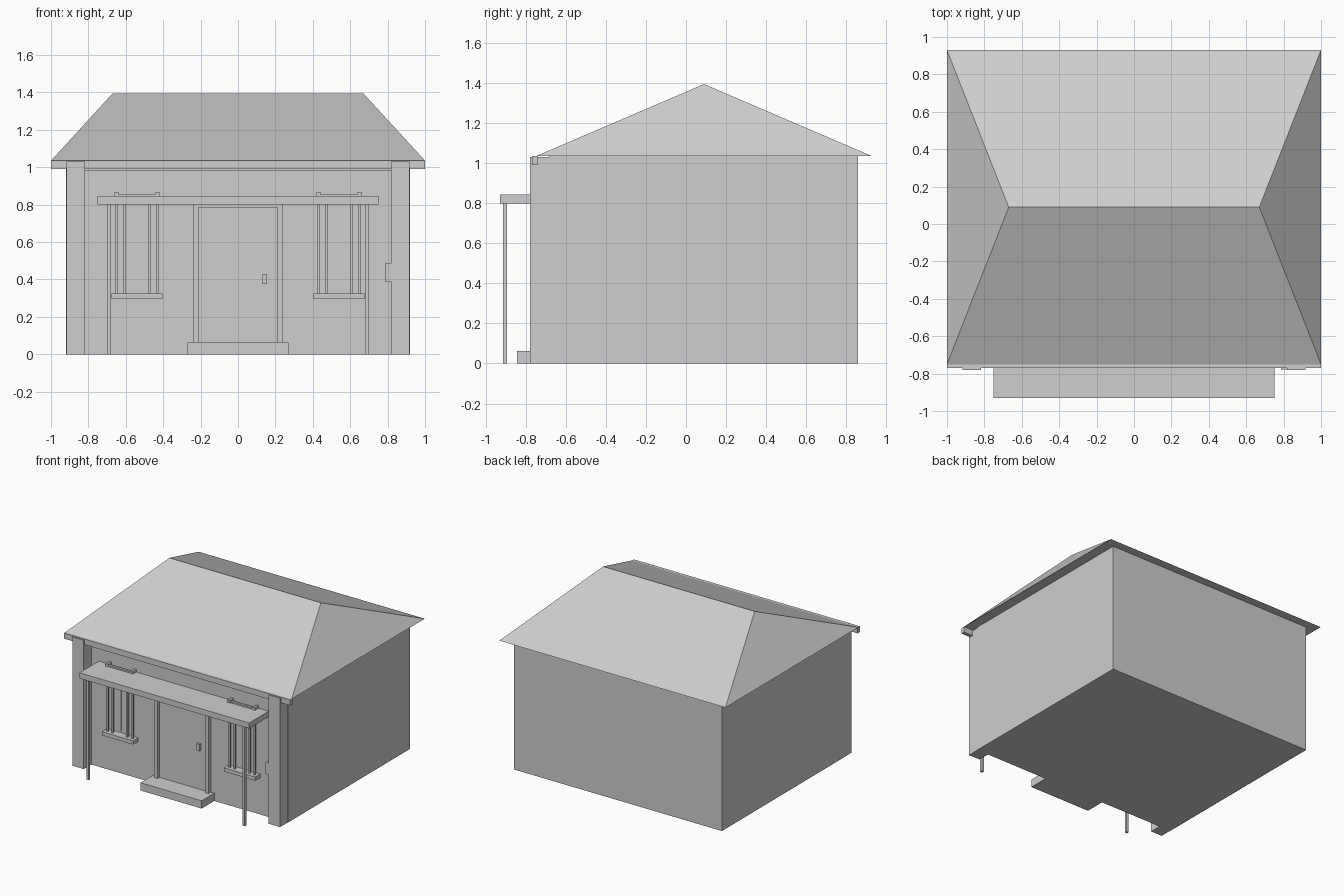
import bpy
import bmesh

cube = bpy.data.objects.get("Cube")
if cube:
    bpy.data.objects.remove(cube, do_unlink=True)

# One plain plaster grey for the whole house
grey = bpy.data.materials.new("light_grey")
grey.use_nodes = True
colour = (0.62, 0.62, 0.62, 1)
grey.diffuse_color = colour
grey.node_tree.nodes["Principled BSDF"].inputs["Base Color"].default_value = colour


def finish(name, bm):
    bmesh.ops.recalc_face_normals(bm, faces=bm.faces)
    mesh = bpy.data.meshes.new(name)
    bm.to_mesh(mesh)
    bm.free()
    mesh.materials.append(grey)
    obj = bpy.data.objects.new(name, mesh)
    bpy.context.collection.objects.link(obj)
    return obj


def box(name, x, y, z):
    """Box from (low, high) ranges on each axis."""
    bm = bmesh.new()
    bmesh.ops.create_cube(bm, size=1)
    for v in bm.verts:
        for axis, (low, high) in enumerate((x, y, z)):
            v.co[axis] = high if v.co[axis] > 0 else low
    return finish(name, bm)


def span(centre, width):
    return (centre - width / 2, centre + width / 2)


WALL = -0.685    # front wall plane
PIER = -0.78     # front plane of the piers
EAVE = 1.035

# Main body
box("house_body", (-0.92, 0.92), (WALL, 0.86), (0, EAVE))

# Hip roof with a flat underside
bm = bmesh.new()
eave = [bm.verts.new((x, y, EAVE))
        for x, y in ((-1, -0.75), (1, -0.75), (1, 0.93), (-1, 0.93))]
ridge = [bm.verts.new((x, 0.09, 1.395)) for x in (-0.67, 0.67)]
a, b, c, d = eave
left, right = ridge
for face in ((a, b, right, left), (b, c, right), (c, d, left, right),
             (d, a, left), (d, c, b, a)):
    bm.faces.new(face)
finish("hip_roof", bm)

# Eave board and beam over the front
box("eave_board", (-1, 1), (-0.77, -0.74), (0.99, EAVE))
box("eave_beam", (-0.82, 0.82), (-0.75, WALL), (0.98, EAVE - 0.005))

# Canopy over the entrance
box("canopy", (-0.75, 0.75), (-0.93, WALL), (0.80, 0.845))

# Doorstep, door and handle
box("doorstep", (-0.27, 0.27), (-0.845, WALL), (0, 0.062))
box("door", (-0.21, 0.21), (WALL - 0.006, WALL), (0.062, 0.785))
box("door_head", (-0.24, 0.24), (WALL - 0.03, WALL), (0.785, 0.80))
box("door_handle", (0.13, 0.155), (WALL - 0.025, WALL), (0.375, 0.43))

# Meter box against the left pier
box("meter_box", (0.787, 0.83), (-0.778, -0.72), (0.39, 0.485))

# Parts repeated on both sides
for side, label in ((-1, "right"), (1, "left")):
    box(f"pier_{label}", span(side * 0.868, 0.1), (PIER, WALL), (0, EAVE - 0.005))
    box(f"canopy_post_{label}", span(side * 0.69, 0.02), (-0.915, -0.895), (0, 0.80))
    box(f"door_jamb_{label}", span(side * 0.225, 0.03), (WALL - 0.03, WALL), (0.062, 0.79))

    # Barred window
    centre = side * 0.54
    box(f"window_sill_{label}", span(centre, 0.275), (WALL - 0.065, WALL), (0.295, 0.325))
    for i in (-1, 1):
        box(f"window_pane_{label}", span(centre + i * 0.055, 0.09),
            (WALL - 0.006, WALL), (0.34, 0.84))
        for offset in (0.065, 0.11):
            box(f"window_bar_{label}", span(centre + i * offset, 0.014),
                (WALL - 0.04, WALL - 0.026), (0.325, 0.85))
        box(f"rail_bracket_{label}", span(centre + i * 0.11, 0.02),
            (WALL - 0.045, WALL), (0.84, 0.867))
    box(f"window_rail_{label}", span(centre, 0.235), (WALL - 0.04, WALL - 0.02), (0.835, 0.855))
